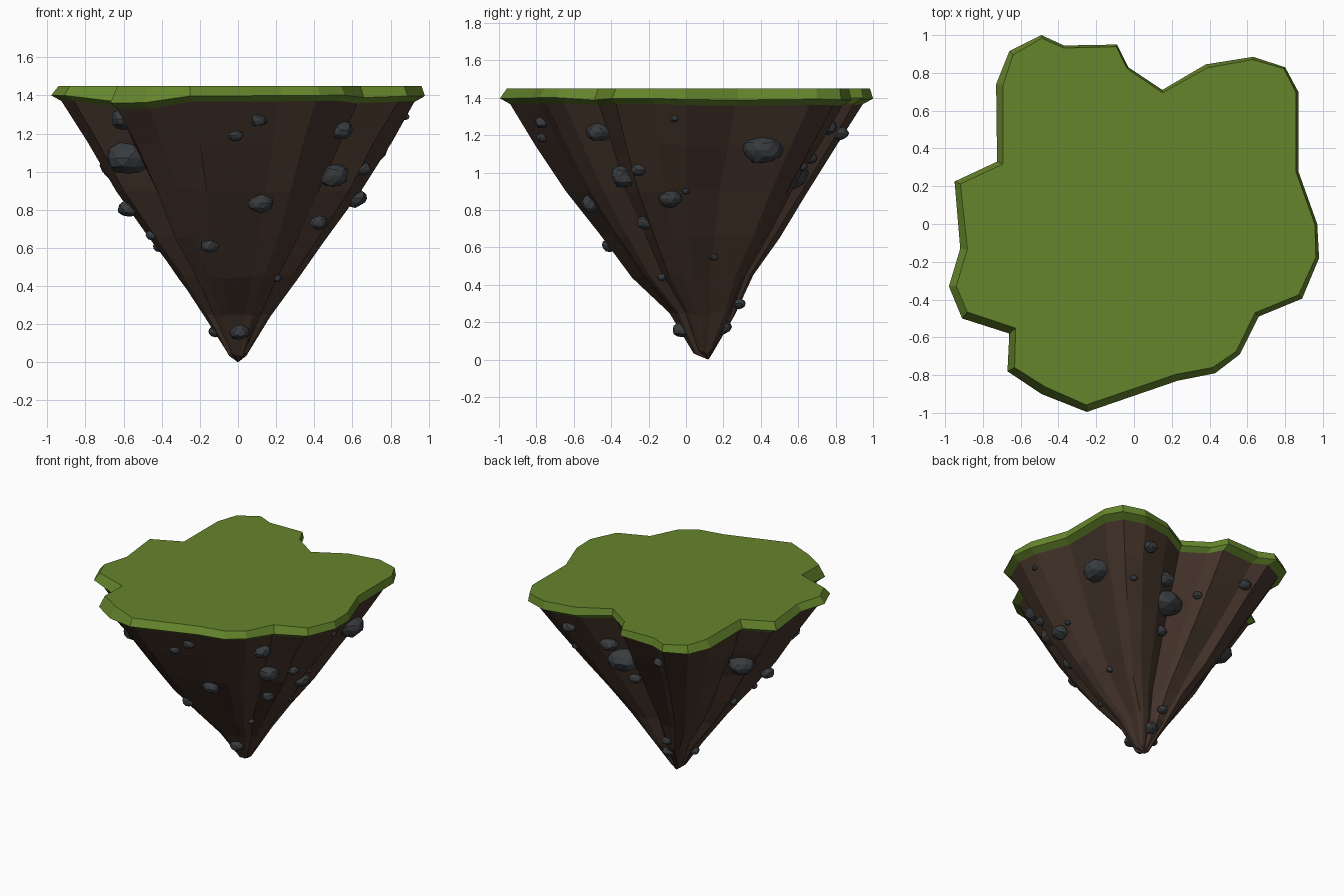
import bpy, bmesh, random
from mathutils import Vector
from mathutils.bvhtree import BVHTree

if "Cube" in bpy.data.objects:
    bpy.data.objects.remove(bpy.data.objects["Cube"])

random.seed(4)

# Island outline, counter-clockwise from the right side
OUTLINE = [(.97, 0), (.87, .28), (.87, .70), (.80, .83), (.63, .885), (.38, .845),
           (.15, .71), (-.03, .83), (-.09, .95), (-.37, .945), (-.49, 1), (-.66, .915),
           (-.73, .74), (-.725, .33), (-.95, .225), (-.92, -.13), (-.98, -.33),
           (-.91, -.50), (-.66, -.58), (-.67, -.78), (-.49, -.90), (-.25, -.995),
           (.23, -.83), (.43, -.79), (.56, -.69), (.66, -.49), (.89, -.395), (.98, -.18)]
N = len(OUTLINE)


def material(name, rgb):
    m = bpy.data.materials.new(name)
    m.diffuse_color = (*rgb, 1)
    m.use_nodes = True
    m.node_tree.nodes["Principled BSDF"].inputs["Base Color"].default_value = m.diffuse_color
    return m


def finish(name, bm, mat):
    bmesh.ops.recalc_face_normals(bm, faces=bm.faces)
    me = bpy.data.meshes.new(name)
    bm.to_mesh(me)
    me.materials.append(mat)
    ob = bpy.data.objects.new(name, me)
    bpy.context.collection.objects.link(ob)
    return ob


def loft(bm, rings):
    """Join equal-length rings of points into a skin; return the vertex rings."""
    vr = [[bm.verts.new(p) for p in r] for r in rings]
    for a, b in zip(vr, vr[1:]):
        for i in range(N):
            j = (i + 1) % N
            bm.faces.new((a[i], a[j], b[j], b[i]))
    return vr


def inset(i):
    """Pull an outline corner inwards, further on the front and left sides."""
    p, a, b = (Vector(OUTLINE[k % N]) for k in (i, i - 1, i + 1))
    t = (b - a).normalized()
    n = Vector((t.y, -t.x))
    return p - n * (.027 - .012 * (n.x + n.y))


grass_mat = material("grass", (.13, .235, .025))
dirt_mat = material("dirt", (.06, .035, .024))
rock_mat = material("rock", (.04, .045, .05))

# Grass cap: flat top, flared lip, tucked underside
lip = [1.395 - (.03 if x < -.4 and y < -.55 else 0) + random.uniform(-.008, .008)
       for x, y in OUTLINE]
under = [(x * .945, y * .945, z - .03) for (x, y), z in zip(OUTLINE, lip)]
bm = bmesh.new()
rings = loft(bm, [[(*inset(i), 1.45) for i in range(N)],
                  [(x, y, z) for (x, y), z in zip(OUTLINE, lip)], under])
bm.faces.new(rings[0])
finish("grass_cap", bm, grass_mat)

# Dirt cone: the outline shrinks in rings down to an off-centre tip
LEVELS = [(1.15, .81, 0), (.90, .645, 0), (.66, .48, .02),
          (.45, .325, .035), (.24, .175, .085), (.04, .05, .09)]
bm = bmesh.new()
dirt_rings = [under]
for z, s, cy in LEVELS:
    dirt_rings.append([(x * s * random.uniform(.98, 1.02), y * s + cy,
                        z + random.uniform(-.012, .012)) for x, y in OUTLINE])
rings = loft(bm, dirt_rings)
tip = bm.verts.new((0, .12, 0))
for i in range(N):
    bm.faces.new((rings[-1][i], rings[-1][(i + 1) % N], tip))
bm.faces.new(rings[0])
finish("dirt_cone", bm, dirt_mat)
surface = BVHTree.FromBMesh(bm)

# Embedded rocks: x, y, z, half width
FRONT_ROCKS = [(-.63, -.6, 1.26, .075), (-.58, -.44, 1.06, .12), (0, -.8, 1.17, .04),
               (.12, -.8, 1.25, .045), (.55, -.47, 1.21, .07), (.5, -.33, .98, .085),
               (.63, -.24, 1.03, .045), (.6, -.09, .87, .065), (.62, 0, .9, .025),
               (.12, -.51, .83, .07), (.43, -.24, .72, .05), (-.15, -.41, .61, .05),
               (.22, -.13, .43, .028), (.01, -.03, .155, .055), (.9, -.06, 1.275, .025),
               (-.46, -.2, .66, .035)]
BACK_ROCKS = [(.73, .41, 1.1, .105), (.12, .61, .97, .13), (.2, .69, 1.1, .07),
              (.48, .8, 1.22, .055), (-.36, .8, 1.22, .05), (-.05, .66, 1.08, .04),
              (.1, .5, .8, .05), (.52, .6, 1.05, .03), (.38, .15, .53, .03),
              (.02, .21, .165, .055), (-.03, .28, .3, .04), (-.6, .14, 1.06, .1),
              (-.58, -.19, .8, .06), (-.42, 0, .6, .04), (-.13, .07, .155, .04)]
bm = bmesh.new()
for x, y, z, r in FRONT_ROCKS + BACK_ROCKS:
    spot = surface.find_nearest(Vector((x, y, z)))[0]
    verts = bmesh.ops.create_icosphere(bm, subdivisions=2, radius=r)["verts"]
    turn = random.uniform(.8, 1.05)
    for v in verts:
        v.co *= random.uniform(.88, 1.06)
        v.co = spot + Vector((v.co.x, v.co.y * turn, v.co.z * .75))
finish("embedded_rocks", bm, rock_mat)
